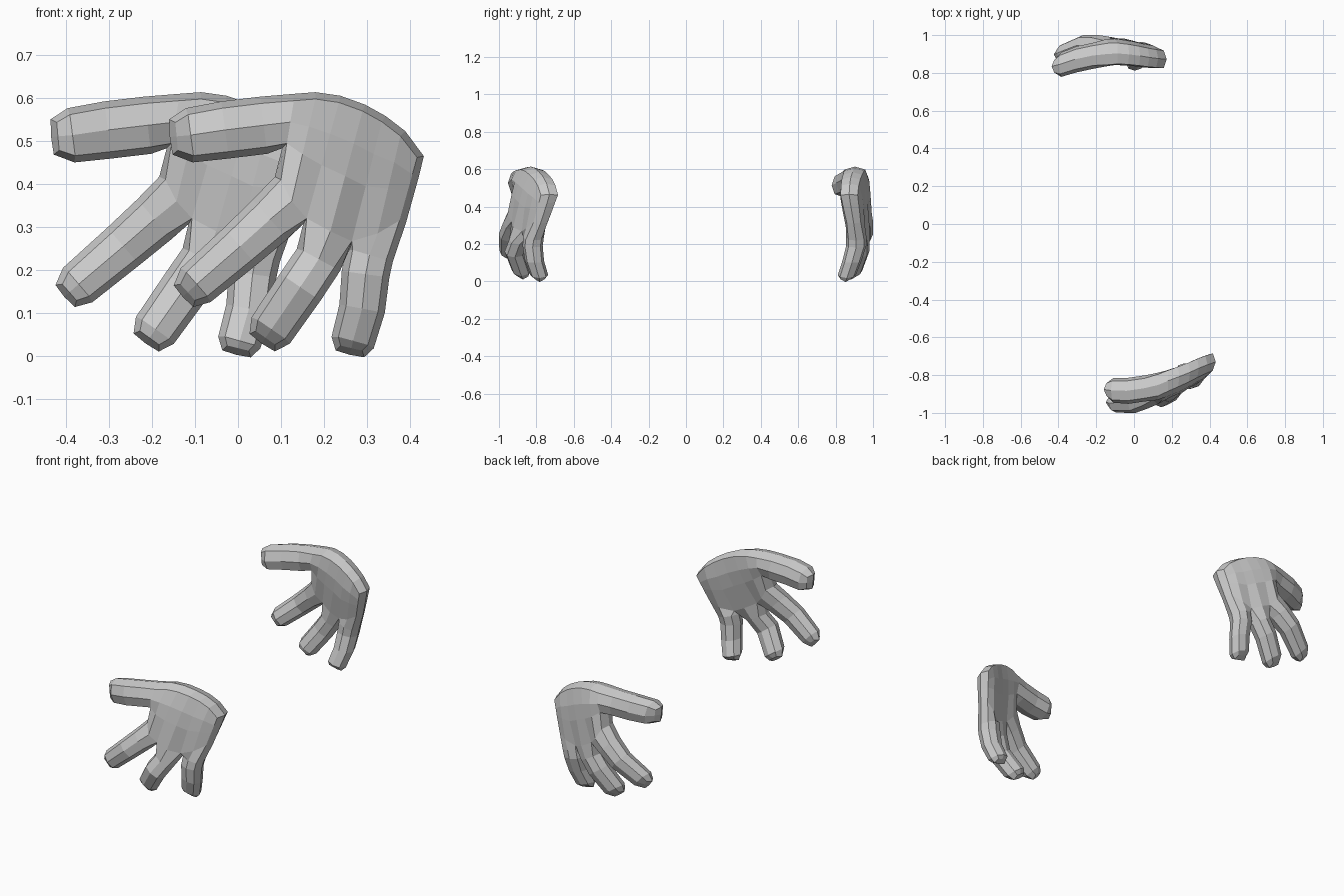
import bpy, bmesh
from mathutils import Vector

if "Cube" in bpy.data.objects:
    bpy.data.objects.remove(bpy.data.objects["Cube"])

# Digit spines from base to tip: x, z, y on near hand, y on far hand, radius
THUMB = [(.06, .537, -.870, .892, .069), (-.03, .526, -.883, .872, .069),
         (-.11, .514, -.881, .844, .065), (-.143, .511, -.876, .835, .044)]
INDEX = [(.075, .318, -.915, .94, .061), (.005, .255, -.945, .945, .056),
         (-.096, .167, -.948, .905, .050), (-.117, .148, -.943, .897, .034)]
MIDDLE = [(.188, .225, -.89, .928, .055), (.145, .16, -.915, .925, .055),
          (.078, .062, -.88, .892, .052), (.064, .042, -.872, .882, .037)]
PINKY = [(.306, .235, -.815, .91, .055), (.297, .19, -.82, .91, .054), (.289, .11, -.81, .887, .051),
         (.268, .035, -.785, .86, .048), (.264, .018, -.782, .853, .035)]
# Seven points across the knuckles and across the wrist edge: x, z, near y, far y
KNUCKLES = [(.100, .41, -.882, .925), (.125, .36, -.893, .932), (.160, .32, -.888, .930),
            (.215, .29, -.868, .925), (.265, .267, -.837, .915), (.325, .285, -.803, .907),
            (.376, .315, -.778, .897)]
WRIST = [(.13, .594, -.852, .900), (.18, .598, -.83, .903), (.235, .590, -.808, .898),
         (.29, .570, -.785, .890), (.335, .545, -.763, .882), (.378, .512, -.745, .876),
         (.417, .462, -.730, .872)]
RIM = .016


def place(p, far):
    shift = .272 - .03 * p[0] if far else 0
    return Vector((p[0] - shift, p[3] if far else p[2], p[1]))


def hand(name, far):
    # Mid-surface of the hand with a half thickness per point
    sheet = bmesh.new()
    half = []

    def point(co, h):
        half.append(h)
        return sheet.verts.new(co)

    def strips(rows):
        for a, b in zip(rows, rows[1:]):
            for i in range(len(a) - 1):
                sheet.faces.new((a[i], a[i + 1], b[i + 1], b[i]))

    # Palm, fuller in the middle and thinner at the little-finger side
    palm = [[point(place(k, far).lerp(place(w, far), t), h - .0025 * i)
             for i, (k, w) in enumerate(zip(KNUCKLES, WRIST))]
            for t, h in ((0, .064), (.46, .070), (.73, .072), (1, .075))]
    strips(palm)

    # Digits, each growing from three palm points
    thumb_base = [palm[r][0] for r in (1, 2, 3)]
    for spine, base in ((THUMB, thumb_base), (INDEX, palm[0][0:3]),
                        (MIDDLE, palm[0][2:5]), (PINKY, palm[0][4:7])):
        pts = [base[1].co.copy()] + [place(p, far) for p in spine]
        across = base[2].co - base[0].co
        rows = [base]
        for i, p in enumerate(spine, 1):
            t = pts[min(i + 1, len(pts) - 1)] - pts[i - 1]
            side = Vector((-t.z, 0, t.x)).normalized()
            if side.dot(across) < 0:
                side = -side
            rows.append([point(pts[i] + side * s * .74 * p[4], p[4]) for s in (-1, 0, 1)])
        strips(rows)
    # The thumb root lies inside the hand, not on its outline
    sheet.verts.index_update()

    # Outward direction along the outline
    out = {}
    edges = [e for e in sheet.edges if e.is_boundary]
    for e in edges:
        a, b = e.verts
        d = b.co - a.co
        n = Vector((-d.z, 0, d.x)).normalized()
        if n.dot((a.co + b.co) / 2 - e.link_faces[0].calc_center_median()) < 0:
            n = -n
        for v in e.verts:
            out[v.index] = out.get(v.index, Vector()) + n

    # Thicken to both sides and close with a chamfered rim
    bm = bmesh.new()
    front, back, rim = [], [], {}
    for v in sheet.verts:
        h = Vector((0, half[v.index] * (.76 if v.index in out else 1), 0))
        front.append(bm.verts.new(v.co - h))
        back.append(bm.verts.new(v.co + h))
        if v.index in out:
            rim[v.index] = bm.verts.new(v.co + out[v.index].normalized() * RIM)
    for f in sheet.faces:
        for layer in (front, back):
            bm.faces.new([layer[v.index] for v in f.verts])
    for e in edges:
        a, b = (v.index for v in e.verts)
        for layer in (front, back):
            bm.faces.new((layer[a], layer[b], rim[b], rim[a]))
    bmesh.ops.recalc_face_normals(bm, faces=bm.faces)
    mesh = bpy.data.meshes.new(name)
    bm.to_mesh(mesh)
    bm.free()
    sheet.free()
    ob = bpy.data.objects.new(name, mesh)
    bpy.context.collection.objects.link(ob)


hand("near_hand", False)
hand("far_hand", True)
